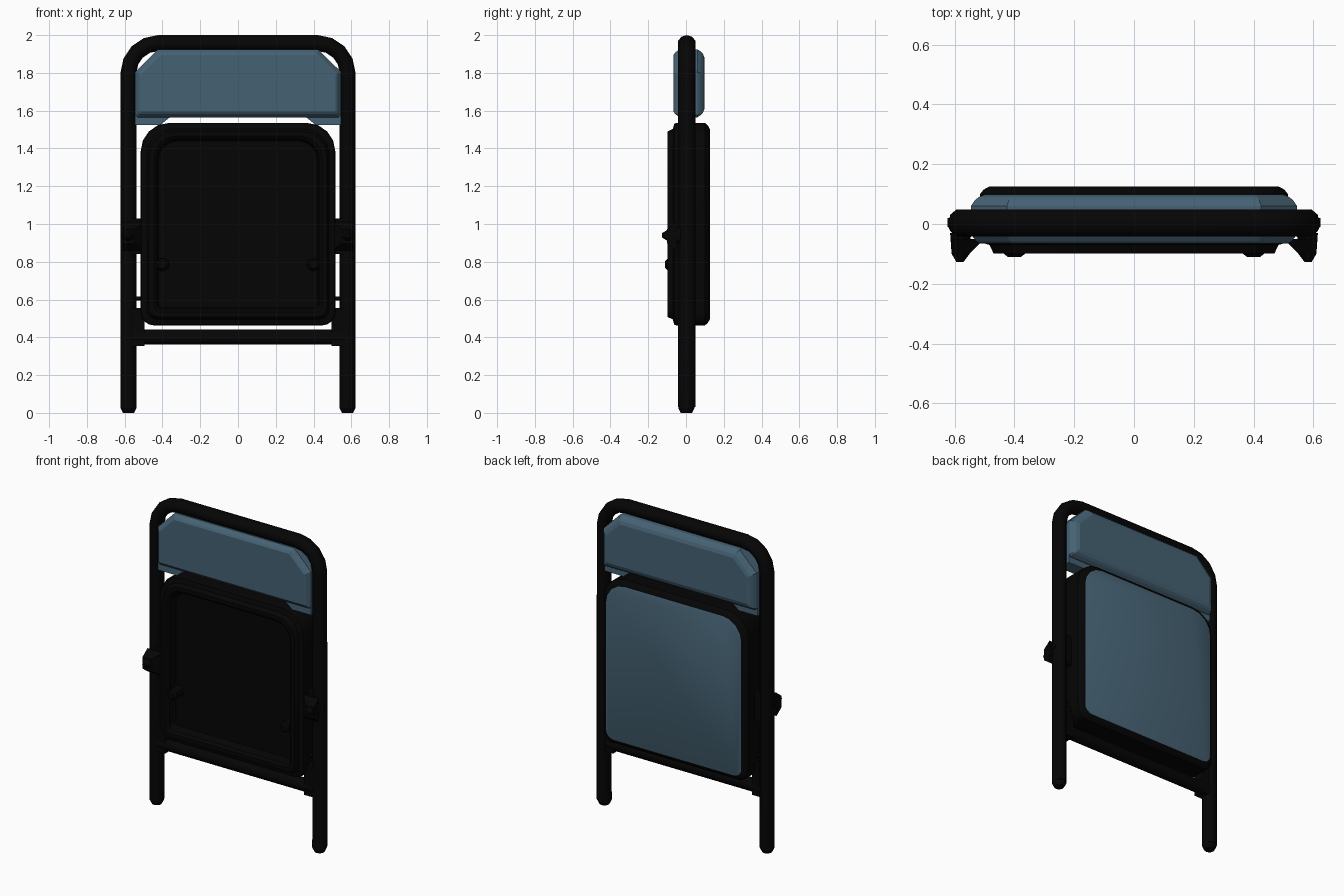
import bpy, bmesh, math
from mathutils import Vector

if "Cube" in bpy.data.objects:
    bpy.data.objects.remove(bpy.data.objects["Cube"])


def material(name, rgb):
    m = bpy.data.materials.new(name)
    m.diffuse_color = (*rgb, 1)
    m.use_nodes = True
    m.node_tree.nodes["Principled BSDF"].inputs["Base Color"].default_value = m.diffuse_color
    return m


BLACK = material("black metal", (0.0015, 0.0015, 0.0015))
BLUE = material("slate blue vinyl", (0.06, 0.122, 0.172))


def finish(name, bm, mats, smooth=True):
    bmesh.ops.recalc_face_normals(bm, faces=bm.faces)
    me = bpy.data.meshes.new(name)
    bm.to_mesh(me)
    bm.free()
    ob = bpy.data.objects.new(name, me)
    bpy.context.collection.objects.link(ob)
    for m in mats:
        me.materials.append(m)
    if smooth:
        bpy.ops.object.select_all(action='DESELECT')
        ob.select_set(True)
        bpy.context.view_layer.objects.active = ob
        bpy.ops.object.shade_smooth_by_angle(angle=math.radians(30))
    return ob


def loft(name, rings, mats, cap_material=0, smooth=True):
    """Skin rings of (y, [(x, z), ...]); the last cap may get its own material."""
    bm = bmesh.new()
    loops = [[bm.verts.new((x, y, z)) for x, z in pts] for y, pts in rings]
    n = len(loops[0])
    for a, b in zip(loops, loops[1:]):
        for i in range(n):
            j = (i + 1) % n
            bm.faces.new((a[i], a[j], b[j], b[i]))
    bm.faces.new(loops[0])
    bm.faces.new(loops[-1]).material_index = cap_material
    return finish(name, bm, mats, smooth)


def outline(hw, z0, z1, r_top, r_bot, inset=0, seg=4):
    """Rounded rectangle in x-z, shrunk by inset."""
    hw, z0, z1 = hw - inset, z0 + inset, z1 - inset
    pts = []
    for k, (sx, sz) in enumerate([(1, 1), (-1, 1), (-1, -1), (1, -1)]):
        r = max((r_top if sz > 0 else r_bot) - inset * 0.5, 0.005)
        cx, cz = sx * (hw - r), (z1 - r if sz > 0 else z0 + r)
        for i in range(seg + 1):
            a = math.pi / 2 * (k + i / seg)
            pts.append((cx + r * math.cos(a), cz + r * math.sin(a)))
    return pts


def tube(name, points, radius, depth_scale=1, mat=BLACK):
    cu = bpy.data.curves.new(name, 'CURVE')
    cu.dimensions = '3D'
    cu.bevel_depth, cu.bevel_resolution, cu.use_fill_caps = radius, 3, True
    sp = cu.splines.new('POLY')
    sp.points.add(len(points) - 1)
    for p, co in zip(sp.points, points):
        p.co = (*co, 1)
    cu.materials.append(mat)
    ob = bpy.data.objects.new(name, cu)
    bpy.context.collection.objects.link(ob)
    bpy.ops.object.select_all(action='DESELECT')
    ob.select_set(True)
    bpy.context.view_layer.objects.active = ob
    bpy.ops.object.convert(target='MESH')
    for v in ob.data.vertices:
        v.co.y *= depth_scale
    bpy.ops.object.shade_smooth_by_angle(angle=math.radians(40))
    return ob


def box(name, x0, x1, y0, y1, z0, z1, s=1):
    pts = [(s * x0, z0), (s * x1, z0), (s * x1, z1), (s * x0, z1)]
    loft(name, [(y0, pts), (y1, pts)], [BLACK], smooth=False)


def disc(cx, cz, rx, rz, n=10):
    return [(cx + rx * math.cos(2 * math.pi * i / n),
             cz + rz * math.sin(2 * math.pi * i / n)) for i in range(n)]


# main frame: one bent tube, slightly deeper than wide
half = [(0.58, 0, 0.03)] + [
    (0.42 + 0.16 * math.cos(a), 0, 1.798 + 0.16 * math.sin(a))
    for a in [math.pi / 2 * i / 4 for i in range(5)]]
frame = tube("main_frame", half + [(-x, y, z) for x, y, z in reversed(half)], 0.042, 1.13)
frame.location.y = 0.004

# lower crossbar
tube("crossbar", [(-0.56, 0, 0.402), (0.56, 0, 0.402)], 0.041)

# seat: hollow pan facing front, flush blue pad with a black edge at the back
S = (0.515, 0.463, 1.535, 0.15, 0.07)
seat_profile = [(-0.03, 0.095), (-0.085, 0.085), (-0.098, 0.07), (-0.098, 0.045),
                (-0.07, 0.032), (-0.062, 0.004), (-0.05, 0.0), (0.10, 0.0),
                (0.115, 0.012), (0.126, 0.033)]
loft("seat", [(y, outline(*S, inset=i)) for y, i in seat_profile],
     [BLACK, BLUE], cap_material=1)

# backrest: padded panel with clipped upper corners
B = (0.545, 1.565, 1.925, 0.12, 0.012)
back_profile = [(-0.066, 0.03), (-0.058, 0.018), (-0.035, 0.0),
                (0.06, 0.0), (0.078, 0.012), (0.09, 0.025), (0.098, 0.045)]
loft("backrest", [(y, outline(*B, inset=i, seg=1)) for y, i in back_profile],
     [BLUE], smooth=False)

for s, side in ((1, "right"), (-1, "left")):
    # backrest lower tabs
    tab = [(s * 0.33, 1.59), (s * 0.41, 1.525), (s * 0.545, 1.525), (s * 0.545, 1.59)]
    loft("backrest_tab_" + side, [(-0.035, tab), (0.05, tab)], [BLUE], smooth=False)

    # foot caps
    bm = bmesh.new()
    for r1, r2, z0, z1 in ((0.03, 0.043, 0.0, 0.025), (0.043, 0.043, 0.025, 0.075)):
        g = bmesh.ops.create_cone(bm, cap_ends=True, segments=14, radius1=r1,
                                  radius2=r2, depth=z1 - z0)
        bmesh.ops.translate(bm, verts=g["verts"],
                            vec=Vector((s * 0.58, 0.002, (z0 + z1) / 2)))
    finish("foot_" + side, bm, [BLACK])

    # hinge: inner plate, sloped web and pointed knob
    box("hinge_plate_" + side, 0.50, 0.56, -0.04, 0.04, 0.84, 1.03, s)
    web = [[(s * a, 0.86), (s * 0.61, 0.86), (s * 0.61, 1.01), (s * a, 1.01)]
           for a in (0.50, 0.55)]
    web[1] = [(x, 0.935 + (z - 0.935) * 0.5) for x, z in web[1]]
    loft("hinge_web_" + side, [(-0.05, web[0]), (-0.10, web[1])], [BLACK], smooth=False)
    loft("hinge_knob_" + side,
         [(-0.03, disc(s * 0.58, 0.94, 0.035, 0.05)),
          (-0.10, disc(s * 0.58, 0.94, 0.03, 0.03)),
          (-0.127, disc(s * 0.582, 0.94, 0.012, 0.012))], [BLACK])
    tube("hinge_pin_" + side, [(s * 0.50, 0.005, 0.94), (s * 0.623, 0.005, 0.94)], 0.015)

    # bumper stud under the seat
    loft("seat_stud_" + side,
         [(-0.02, disc(s * 0.40, 0.785, 0.038, 0.035)),
          (-0.10, disc(s * 0.40, 0.785, 0.035, 0.03)),
          (-0.11, disc(s * 0.40, 0.785, 0.022, 0.02))], [BLACK])

    # crossbar end bracket and small pin
    box("crossbar_bracket_" + side, 0.495, 0.56, -0.035, 0.035, 0.355, 0.555, s)
    tube("seat_pin_" + side, [(s * 0.49, 0, 0.605), (s * 0.56, 0, 0.605)], 0.011)
